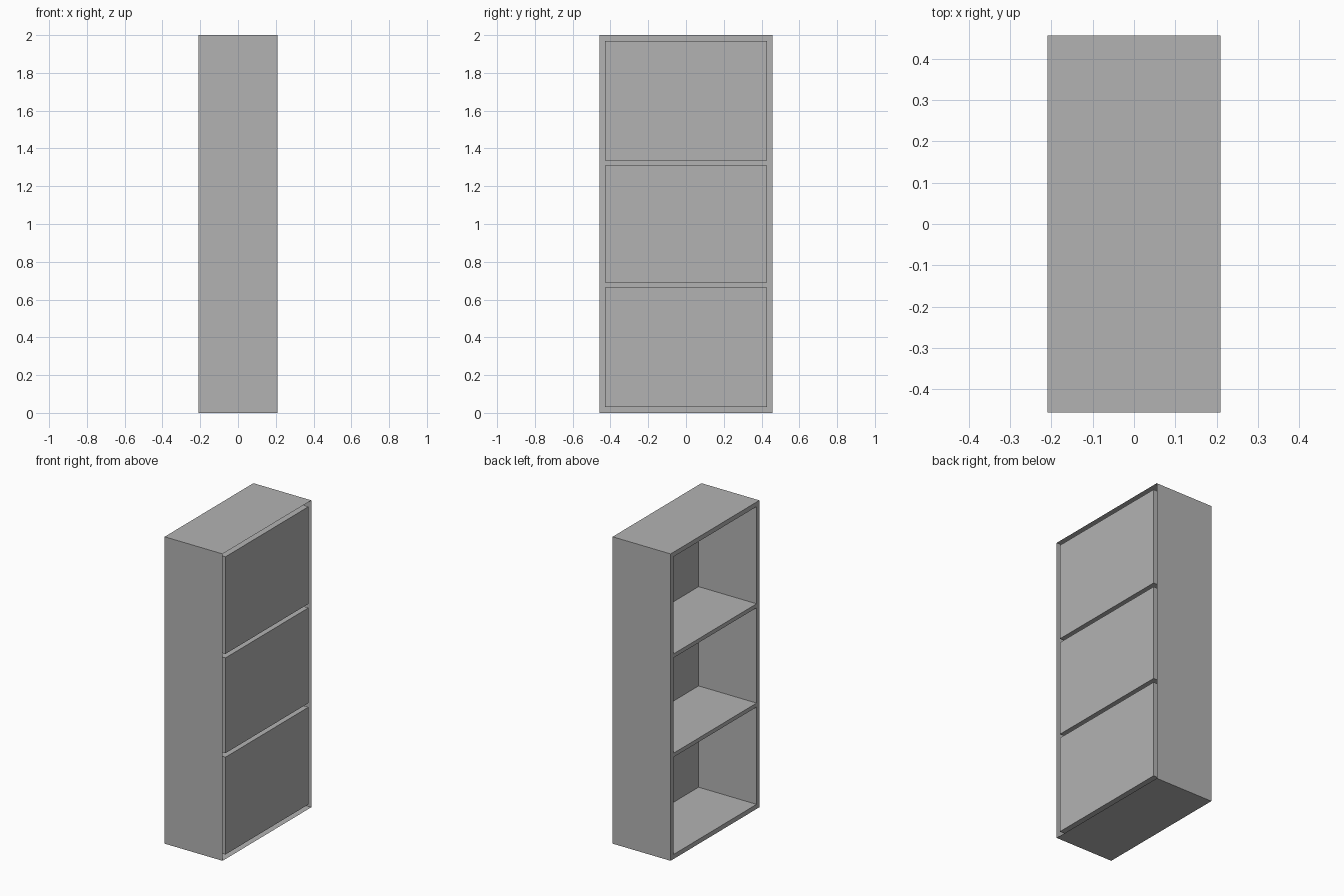
import bpy, bmesh

if "Cube" in bpy.data.objects:
    bpy.data.objects.remove(bpy.data.objects["Cube"], do_unlink=True)

HALF_X, HALF_Y, HEIGHT = 0.209, 0.457, 2.0
INNER_Y = 0.428
SHELVES = [(0.03, 0.664), (0.69, 1.311), (1.337, 1.97)]

grey = bpy.data.materials.new("plain grey")
grey.use_nodes = True
colour = (0.45, 0.45, 0.45, 1)
grey.diffuse_color = colour
grey.node_tree.nodes["Principled BSDF"].inputs["Base Color"].default_value = colour


def finish(name, bm):
    mesh = bpy.data.meshes.new(name)
    bm.to_mesh(mesh)
    bm.free()
    mesh.materials.append(grey)
    bpy.context.collection.objects.link(bpy.data.objects.new(name, mesh))


def sleeve(bm, half_y, bottom, top, inward):
    """Four thin walls running along x; returns the two end loops."""
    ends = [[bm.verts.new((x, y, z)) for y, z in
             ((-half_y, bottom), (half_y, bottom), (half_y, top), (-half_y, top))]
            for x in (-HALF_X, HALF_X)]
    a, b = ends
    for i in range(4):
        j = (i + 1) % 4
        quad = [a[i], b[i], b[j], a[j]]
        bm.faces.new(quad[::-1] if inward else quad)
    return ends


# Outer casing, open towards +x
bm = bmesh.new()
sleeve(bm, HALF_Y, 0, HEIGHT, False)
finish("outer_casing", bm)

# Front frame: a grid of strips with the three openings left out
bm = bmesh.new()
ys = [-HALF_Y, -INNER_Y, INNER_Y, HALF_Y]
zs = [0] + [z for pair in SHELVES for z in pair] + [HEIGHT]
grid = [[bm.verts.new((-HALF_X, y, z)) for y in ys] for z in zs]
for r in range(len(zs) - 1):
    for c in range(3):
        if c == 1 and r % 2:
            continue
        bm.faces.new((grid[r][c], grid[r + 1][c], grid[r + 1][c + 1], grid[r][c + 1]))
finish("front_frame", bm)

# Shelf compartments, each closed by a back panel
for name, (bottom, top) in zip(("lower", "middle", "upper"), SHELVES):
    bm = bmesh.new()
    front, back = sleeve(bm, INNER_Y, bottom, top, True)
    bm.faces.new(back[::-1])
    finish(name + "_compartment", bm)
